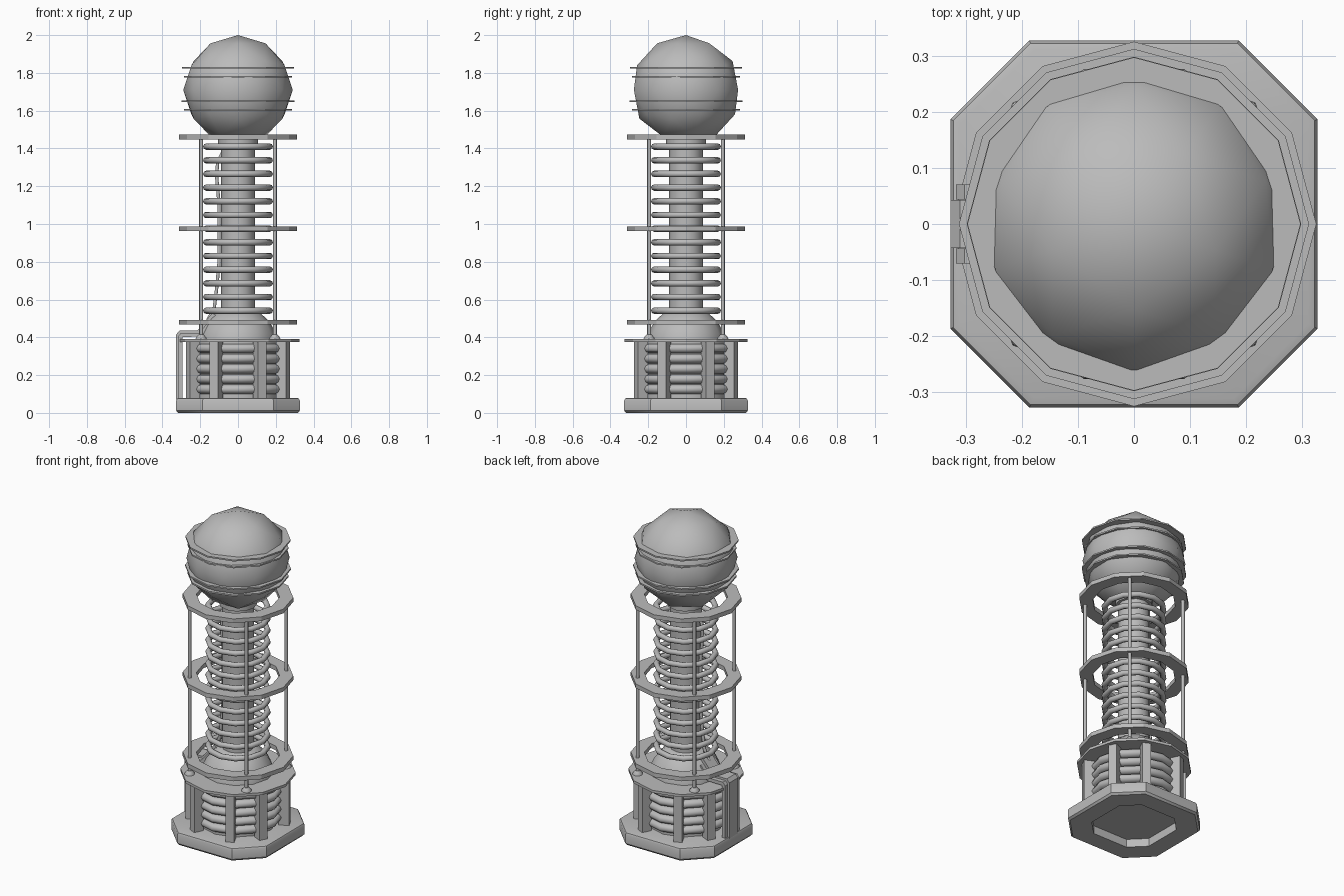
import bpy, bmesh, math
from mathutils import Matrix, Vector

cube = bpy.data.objects.get("Cube")
if cube:
    bpy.data.objects.remove(cube, do_unlink=True)

GREY = (0.5, 0.5, 0.5, 1)
metal = bpy.data.materials.new("plain grey")
metal.use_nodes = True
metal.diffuse_color = GREY
metal.node_tree.nodes["Principled BSDF"].inputs["Base Color"].default_value = GREY
SIDES = 12


def finish(bm, name, smooth=40):
    """Turn a bmesh into a shaded object."""
    bmesh.ops.recalc_face_normals(bm, faces=bm.faces)
    mesh = bpy.data.meshes.new(name)
    bm.to_mesh(mesh)
    bm.free()
    mesh.materials.append(metal)
    ob = bpy.data.objects.new(name, mesh)
    bpy.context.collection.objects.link(ob)
    if smooth:
        bpy.ops.object.select_all(action='DESELECT')
        ob.select_set(True)
        bpy.context.view_layer.objects.active = ob
        bpy.ops.object.shade_smooth_by_angle(angle=math.radians(smooth))
    return ob


def lathe(name, profile, sides=SIDES, closed=False, smooth=40, centre=(0, 0)):
    """Spin a list of (radius, z) points around a vertical axis."""
    bm = bmesh.new()
    rings = []
    for r, z in profile:
        rings.append([bm.verts.new((centre[0] + r * math.cos(math.tau * i / sides),
                                    centre[1] + r * math.sin(math.tau * i / sides), z))
                      for i in range(sides)])
    pairs = list(zip(rings, rings[1:]))
    if closed:
        pairs.append((rings[-1], rings[0]))
    else:
        bm.faces.new(rings[0])
        bm.faces.new(rings[-1])
    for a, b in pairs:
        for i in range(sides):
            j = (i + 1) % sides
            bm.faces.new((a[i], a[j], b[j], b[i]))
    return finish(bm, name, smooth)


def washer(name, inner, outer, z, thick):
    lo, hi = z - thick / 2, z + thick / 2
    return lathe(name, [(inner, lo), (outer, lo), (outer, hi), (inner, hi)],
                 closed=True, smooth=0)


def torus(name, major, z, width, height, minor_sides=8):
    section = [(major + width * math.cos(math.tau * k / minor_sides),
                z + height * math.sin(math.tau * k / minor_sides)) for k in range(minor_sides)]
    return lathe(name, section, closed=True, smooth=60)


def tube(name, points, radius):
    curve = bpy.data.curves.new(name, 'CURVE')
    curve.dimensions = '3D'
    curve.bevel_depth = radius
    curve.bevel_resolution = 1
    curve.use_fill_caps = True
    spline = curve.splines.new('POLY')
    spline.points.add(len(points) - 1)
    for p, co in zip(spline.points, points):
        p.co = (*co, 1)
    curve.materials.append(metal)
    ob = bpy.data.objects.new(name, curve)
    bpy.context.collection.objects.link(ob)


def strap(name, path, thick, y, width):
    """Sweep a flat bar along an (x, z) path."""
    pts = [Vector(p) for p in path]
    inner = []
    for i, p in enumerate(pts):
        d = (pts[min(i + 1, len(pts) - 1)] - pts[max(i - 1, 0)]).normalized()
        inner.append(p + Vector((d.y, -d.x)) * thick)
    bm = bmesh.new()
    rows = []
    for p, q in zip(pts, inner):
        rows.append([bm.verts.new((c.x, y + s * width / 2, c.y))
                     for c, s in ((p, -1), (p, 1), (q, 1), (q, -1))])
    for a, b in zip(rows, rows[1:]):
        for i in range(4):
            j = (i + 1) % 4
            bm.faces.new((a[i], a[j], b[j], b[i]))
    bm.faces.new(rows[0])
    bm.faces.new(rows[-1])
    finish(bm, name, 0)


# Plinth: chamfered square with a bevelled top and a recess underneath
H, C = 0.327, 0.187
outline = [(H, -C), (H, C), (C, H), (-C, H), (-H, C), (-H, -C), (-C, -H), (C, -H)]
bm = bmesh.new()
loops = [[bm.verts.new((x * s, y * s, z)) for x, y in outline]
         for s, z in ((0.64, 0.05), (0.64, 0), (0.97, 0), (1, 0.012),
                      (1, 0.066), (0.985, 0.076), (0.95, 0.08))]
for a, b in zip(loops, loops[1:]):
    for i in range(8):
        j = (i + 1) % 8
        bm.faces.new((a[i], a[j], b[j], b[i]))
bm.faces.new(loops[0])
bm.faces.new(loops[-1])
finish(bm, "plinth", 35)

# Lower drum with stacked ribs
lathe("drum_core", [(0.225, 0.07), (0.225, 0.38)])
for k in range(5):
    torus(f"drum_rib_{k + 1}", 0.228, 0.125 + k * 0.054, 0.032, 0.025)

# Upright posts either side of each main face
for k in range(4):
    for side in (-1, 1):
        angle = k * math.pi / 2 + side * math.radians(26)
        bm = bmesh.new()
        bmesh.ops.create_cube(bm, size=1, matrix=Matrix.Rotation(angle, 4, 'Z')
                              @ Matrix.Translation((0.265, 0, 0.225))
                              @ Matrix.Diagonal((0.06, 0.05, 0.3, 1)))
        finish(bm, f"drum_post_{k + 1}_{'a' if side < 0 else 'b'}", 0)

# Deck and flared foot of the column
lathe("deck", [(0.325, 0.374), (0.325, 0.39)], smooth=0)
lathe("column_foot", [(0.205, 0.385), (0.2, 0.42), (0.18, 0.46),
                      (0.15, 0.5), (0.115, 0.53), (0.085, 0.54)])

# Column and its collar
lathe("column", [(0.09, 0.5), (0.09, 1.46)])
lathe("column_collar", [(0.107, 1.425), (0.107, 1.475)])

# Coil turns
for k in range(13):
    torus(f"coil_turn_{k + 1}", 0.168, 0.541 + k * 0.0724, 0.017, 0.017)

# Cage rings, rods and rod feet
for name, z in (("lower", 0.48), ("middle", 0.975), ("upper", 1.461)):
    washer(f"{name}_cage_ring", 0.235, 0.312, z, 0.026)
for k in range(4):
    a = math.pi / 4 + k * math.pi / 2
    at = (0.276 * math.cos(a), 0.276 * math.sin(a))
    lathe(f"cage_rod_{k + 1}", [(0.0105, 0.385), (0.0105, 1.47)], 8, smooth=50, centre=at)
    lathe(f"rod_foot_{k + 1}", [(0.03, 0.385), (0.028, 0.398), (0.014, 0.414)], 8,
          smooth=50, centre=at)

# Top globe with thin hoops
bm = bmesh.new()
bmesh.ops.create_icosphere(bm, subdivisions=2, radius=0.29,
                           matrix=Matrix.Translation((0, 0, 1.71))
                           @ Matrix.Rotation(-math.pi / 2, 4, 'Z'))
finish(bm, "globe", 60)
for k, (r, z) in enumerate(((0.285, 1.605), (0.298, 1.65), (0.285, 1.78), (0.297, 1.828))):
    washer(f"globe_hoop_{k + 1}", 0.235, r, z, 0.009)

# Conduits climbing the drum on one side, bending over the deck
strap("main_conduit", [(-0.327, 0.07), (-0.327, 0.415), (-0.31, 0.436), (-0.215, 0.436),
                       (-0.135, 0.53)], 0.032, 0, 0.085)
for name, y in (("front_conduit", -0.057), ("back_conduit", 0.057)):
    strap(name, [(-0.317, 0.07), (-0.317, 0.405), (-0.302, 0.424), (-0.205, 0.424),
                 (-0.15, 0.49)], 0.022, y, 0.026)

# Feed cable along the column
tube("feed_cable", [(-0.16, 0, 0.49), (-0.125, 0, 0.56), (-0.113, 0, 0.66), (-0.1, 0, 0.8),
                    (-0.1, 0, 1.1), (-0.113, 0, 1.25), (-0.108, 0, 1.33), (-0.08, 0, 1.38)], 0.01)
